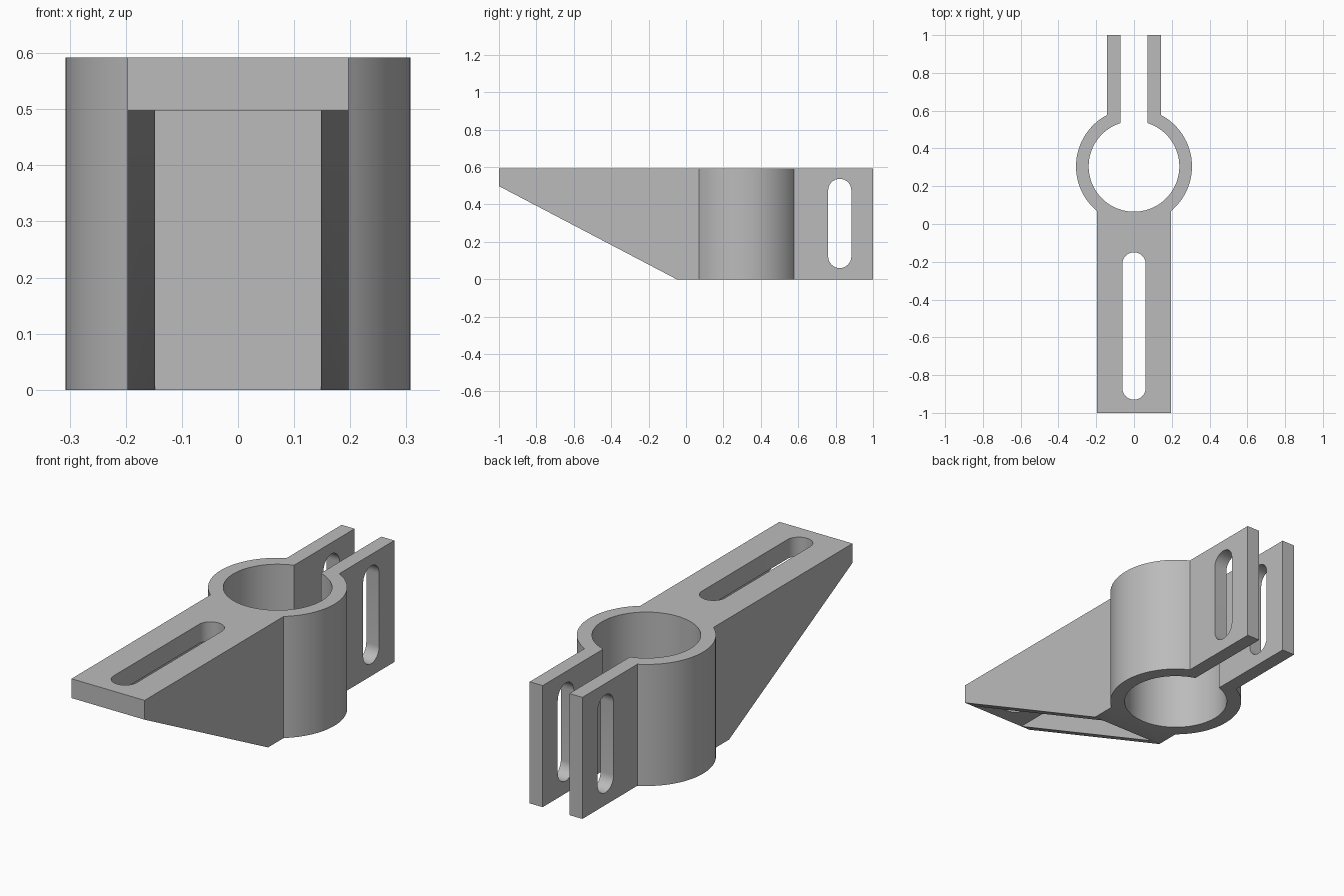
import bpy, bmesh, math
from math import asin, acos, cos, sin, pi

cube = bpy.data.objects.get("Cube")
if cube:
    bpy.data.objects.remove(cube, do_unlink=True)

HEIGHT = 0.592
RING_Y, R_OUT, R_IN = 0.305, 0.307, 0.24
ARM_X, WALL_X = 0.197, 0.148
EAR_IN, EAR_OUT = 0.072, 0.142
SLOT_R = 0.062

grey = bpy.data.materials.new("light grey")
grey.use_nodes = True
colour = (0.5, 0.5, 0.5, 1)
grey.diffuse_color = colour
grey.node_tree.nodes["Principled BSDF"].inputs["Base Color"].default_value = colour


def prism(name, points, axis, start, end):
    """Extrude a 2D profile along x (points are y, z) or z (points are x, y)."""
    place = (lambda a, b: (start, a, b)) if axis == "x" else (lambda a, b: (a, b, start))
    depth = end - start
    bm = bmesh.new()
    face = bm.faces.new([bm.verts.new(place(a, b)) for a, b in points])
    geom = bmesh.ops.extrude_face_region(bm, geom=[face])["geom"]
    bmesh.ops.translate(bm, verts=[g for g in geom if isinstance(g, bmesh.types.BMVert)],
                        vec=(depth, 0, 0) if axis == "x" else (0, 0, depth))
    bmesh.ops.recalc_face_normals(bm, faces=bm.faces[:])
    mesh = bpy.data.meshes.new(name)
    bm.to_mesh(mesh)
    bm.free()
    mesh.materials.append(grey)
    obj = bpy.data.objects.new(name, mesh)
    bpy.context.collection.objects.link(obj)
    return obj


def arc(cx, cy, r, a0, a1, steps):
    return [(cx + r * cos(a0 + (a1 - a0) * i / steps),
             cy + r * sin(a0 + (a1 - a0) * i / steps)) for i in range(steps + 1)]


def slot_profile(c, low, high):
    """Upright slot with round ends, centred on c."""
    return (arc(c, high - SLOT_R, SLOT_R, 0, pi, 16)
            + arc(c, low + SLOT_R, SLOT_R, pi, 2 * pi, 16))


# Plan outline: arm, split ring and two clamp ears
half = [(ARM_X, -1)]
half += arc(0, RING_Y, R_OUT, -acos(ARM_X / R_OUT), acos(EAR_OUT / R_OUT), 40)
half += [(EAR_OUT, 1), (EAR_IN, 1)]
half += arc(0, RING_Y, R_IN, acos(EAR_IN / R_IN), -pi / 2, 48)
mirrored = [(-x, y) for x, y in reversed(half[:-1])]
bracket = prism("clamp_bracket", half + mirrored, "z", 0, HEIGHT)

# Cuts: sloped underside, hollow of the arm, arm slot, ear slots
lip, foot = 0.498, -0.05
rise = lip / (1 + foot)
slope = [(foot + 0.1, -0.1 * rise), (-1.1, lip + 0.1 * rise), (-1.1, -0.1 * rise)]
hollow = [(foot, -0.1), (foot, lip), (-1.1, lip), (-1.1, -0.1)]
cutters = [
    prism("slope_cutter", slope, "x", -0.5, 0.5),
    prism("hollow_cutter", hollow, "x", -WALL_X, WALL_X),
    prism("arm_slot_cutter", slot_profile(0, -0.93, -0.15), "z", 0.3, 0.8),
    prism("ear_slot_cutter", slot_profile(0.822, 0.06, 0.537), "x", -0.3, 0.3),
]
bpy.ops.object.select_all(action="DESELECT")
bpy.context.view_layer.objects.active = bracket
bracket.select_set(True)
for cutter in cutters:
    cutter.hide_render = True
    mod = bracket.modifiers.new(cutter.name, "BOOLEAN")
    mod.operation = "DIFFERENCE"
    mod.solver = "EXACT"
    mod.object = cutter
    bpy.ops.object.modifier_apply(modifier=mod.name)
    bpy.data.objects.remove(cutter, do_unlink=True)

bpy.ops.object.shade_smooth_by_angle(angle=math.radians(30))
